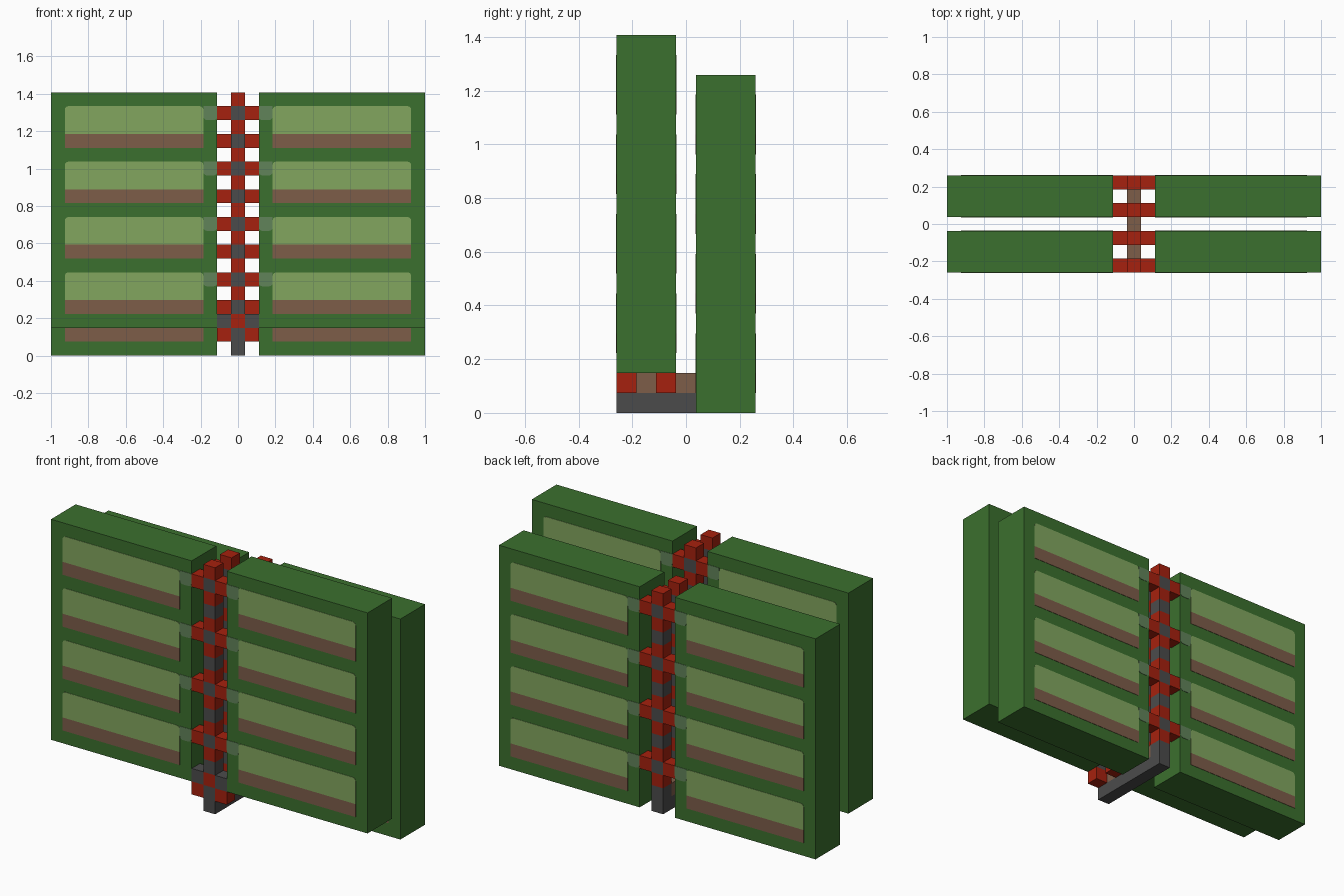
import bpy, bmesh, math
from mathutils import Vector, Matrix

if "Cube" in bpy.data.objects:
    bpy.data.objects.remove(bpy.data.objects["Cube"])

U = 2 / 27  # one block


def material(name, r, g, b):
    def lin(c):
        c /= 255
        return c / 12.92 if c <= 0.04045 else ((c + 0.055) / 1.055) ** 2.4
    col = (lin(r), lin(g), lin(b), 1)
    m = bpy.data.materials.new(name)
    m.diffuse_color = col
    m.use_nodes = True
    m.node_tree.nodes["Principled BSDF"].inputs["Base Color"].default_value = col
    return m


GREEN = material("dark_green", 59, 112, 46)
LIGHT = material("light_green", 130, 166, 95)
BROWN = material("brown", 125, 93, 73)
MOSS = material("grey_green", 97, 131, 90)
RED = material("red", 166, 33, 14)
GREY = material("dark_grey", 75, 75, 75)


def finish(bm, name, *mats):
    bmesh.ops.recalc_face_normals(bm, faces=bm.faces)
    me = bpy.data.meshes.new(name)
    bm.to_mesh(me)
    bm.free()
    for m in mats:
        me.materials.append(m)
    ob = bpy.data.objects.new(name, me)
    bpy.context.collection.objects.link(ob)
    return ob


def add_box(bm, lo, hi):
    """Axis-aligned box between two corners given in blocks."""
    lo, hi = Vector(lo) * U, Vector(hi) * U
    mat = Matrix.Translation((lo + hi) / 2) @ Matrix.Diagonal((*(hi - lo), 1))
    bmesh.ops.create_cube(bm, size=1, matrix=mat)


def boxes(name, mat, items):
    bm = bmesh.new()
    for lo, hi in items:
        add_box(bm, lo, hi)
    return finish(bm, name, mat)


def add_plate(bm, x0, x1, z0, z1, y, out, round_z):
    """Thin plate on a panel face; corners at the heights in round_z are rounded."""
    r = 0.25
    pts = []
    for cx, cz, start in ((x1, z1, 0), (x0, z1, 90), (x0, z0, 180), (x1, z0, 270)):
        if cz in round_z:
            ox = cx - r if cx == x1 else cx + r
            oz = cz - r if cz == z1 else cz + r
            for k in range(4):
                a = math.radians(start + 30 * k)
                pts.append((ox + r * math.cos(a), oz + r * math.sin(a)))
        else:
            pts.append((cx, cz))
    face = bm.faces.new([bm.verts.new((px * U, y * U, pz * U)) for px, pz in pts])
    ext = bmesh.ops.extrude_face_region(bm, geom=[face])
    moved = [v for v in ext["geom"] if isinstance(v, bmesh.types.BMVert)]
    bmesh.ops.translate(bm, verts=moved, vec=(0, out * 0.002, 0))


def panel_pair(name, yc, base):
    """Two tall slabs with four painted bands on both broad faces."""
    for side, sx in (("left", 1), ("right", -1)):
        def span(a, b):
            return sorted((a * sx, b * sx))
        x0, x1 = span(1.5, 13.5)
        boxes(f"{name}_{side}_panel", GREEN,
              [((x0, yc - 1.5, base), (x1, yc + 1.5, base + 17))])
        bands, strips, tabs = bmesh.new(), bmesh.new(), bmesh.new()
        for out in (-1, 1):
            y = yc + 1.5 * out
            for i in range(4):
                z = base + 1 + 4 * i
                add_plate(strips, *span(2.5, 12.5), z, z + 1, y, out, ())
                add_plate(bands, *span(2.5, 12.5), z + 1, z + 3, y, out, (z + 3,))
                add_plate(tabs, *span(1.5, 2.5), z + 2, z + 3, y, out, (z + 2,))
        finish(bands, f"{name}_{side}_bands", LIGHT)
        finish(strips, f"{name}_{side}_strips", BROWN)
        finish(tabs, f"{name}_{side}_tabs", MOSS)


def post(name, yc, base):
    """Column of alternating red and grey blocks with red side arms."""
    top = base + 17
    bm = bmesh.new()
    add_box(bm, (-0.5, yc - 0.5, 1), (0.5, yc + 0.5, top))
    for z in range(2, top):
        bmesh.ops.bisect_plane(bm, geom=bm.verts[:] + bm.edges[:] + bm.faces[:],
                               plane_co=(0, 0, z * U), plane_no=(0, 0, 1))
    for f in bm.faces:
        f.normal_update()
        level = math.floor((f.calc_center_median().z - f.normal.z * U / 2) / U)
        f.material_index = 0 if level >= 2 and level % 2 == 0 else 1
    finish(bm, f"{name}_column", RED, GREY)

    def arms(levels):
        return [((s - 0.5, yc - 0.5, z), (s + 0.5, yc + 0.5, z + 1))
                for z in levels for s in (-1, 1)]
    levels = [base + 3 + 4 * i for i in range(4)]
    boxes(f"{name}_arms", RED, arms(levels + ([1] if base else [])))
    if base:
        boxes(f"{name}_lower_blocks", GREY, arms([2]))


# Front pair is raised two blocks, back pair stands on the ground
for where, yc, base in (("front", -2, 2), ("back", 2, 0)):
    panel_pair(where, yc, base)
    post(f"{where}_outer_post", yc * 1.5, base)
    post(f"{where}_inner_post", yc * 0.5, base)

# Ground beam and the spacer blocks between posts
boxes("ground_beam", GREY, [((-0.5, -3.5, 0), (0.5, 3.5, 1))])
boxes("spacer_blocks", BROWN,
      [((-0.5, y - 0.5, 1), (0.5, y + 0.5, 2)) for y in (-2, 0, 2)])
